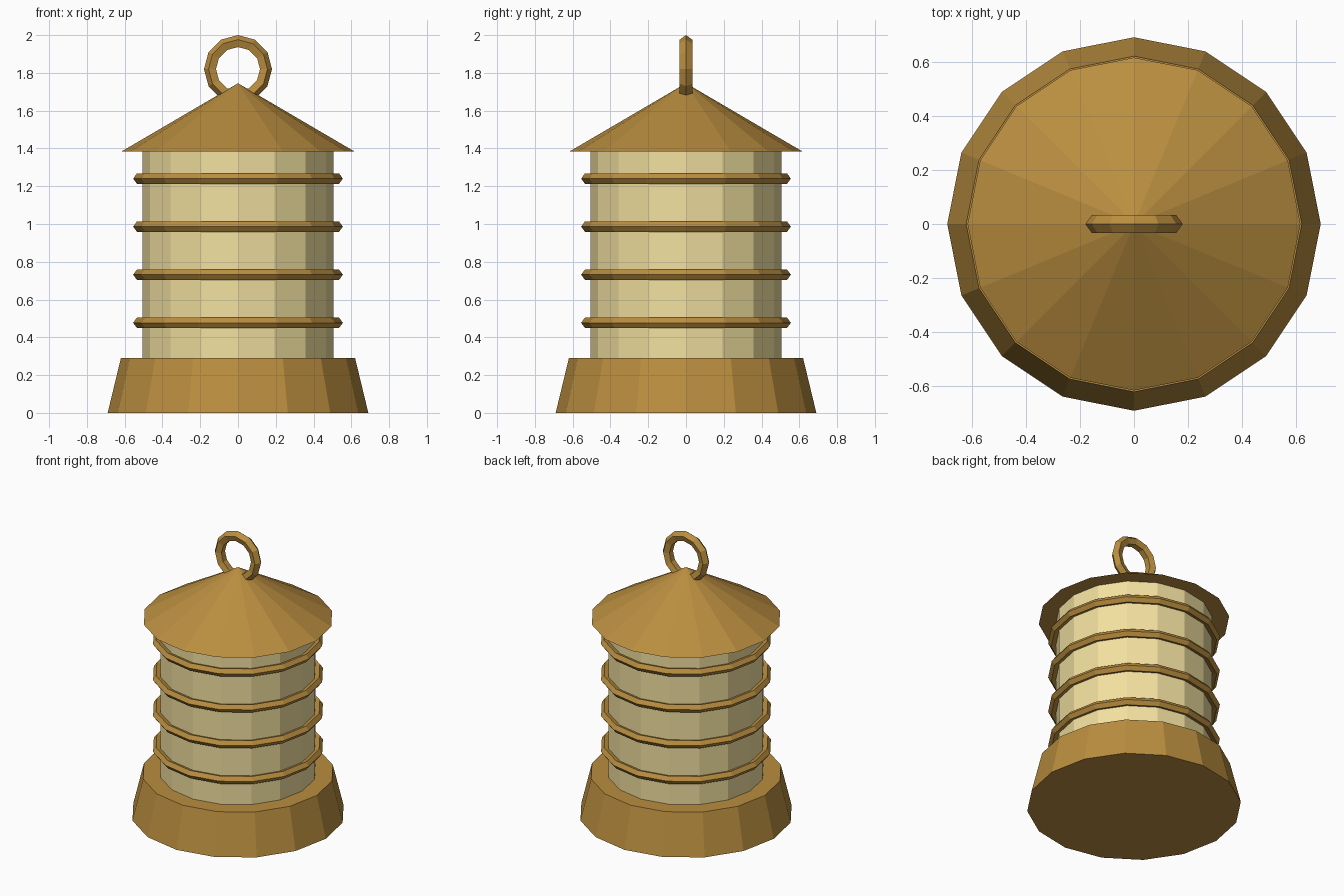
import bpy
from math import pi

if "Cube" in bpy.data.objects:
    bpy.data.objects.remove(bpy.data.objects["Cube"])

SIDES = 16


def material(name, rgb):
    m = bpy.data.materials.new(name)
    m.diffuse_color = (*rgb, 1)
    m.use_nodes = True
    m.node_tree.nodes["Principled BSDF"].inputs["Base Color"].default_value = m.diffuse_color
    return m


brass = material("brass", (0.49, 0.27, 0.05))
glow = material("pale_glass", (0.89, 0.75, 0.35))


def finish(name, mat):
    ob = bpy.context.object
    ob.name = name
    ob.data.materials.append(mat)


def frustum(name, r_bottom, r_top, z0, z1, mat):
    bpy.ops.mesh.primitive_cone_add(vertices=SIDES, radius1=r_bottom, radius2=r_top,
                                    depth=z1 - z0, location=(0, 0, (z0 + z1) / 2))
    finish(name, mat)


def ring(name, major, minor, z, segments, mat, rot=(0, 0, 0)):
    bpy.ops.mesh.primitive_torus_add(major_segments=segments, minor_segments=5,
                                     major_radius=major, minor_radius=minor,
                                     location=(0, 0, z), rotation=rot)
    finish(name, mat)


# Flared base, glass body and pointed roof
frustum("base", 0.69, 0.62, 0, 0.29, brass)
frustum("body", 0.505, 0.505, 0.29, 1.385, glow)
frustum("roof", 0.615, 0, 1.385, 1.745, brass)

# Four guard bands around the body
for i in range(4):
    ring(f"guard_band_{i + 1}", 0.526, 0.029, 0.477 + 0.2545 * i, SIDES, brass)

# Upright carrying loop
ring("carrying_loop", 0.145, 0.035, 1.82, 12, brass, (pi / 2, 0, 0))
